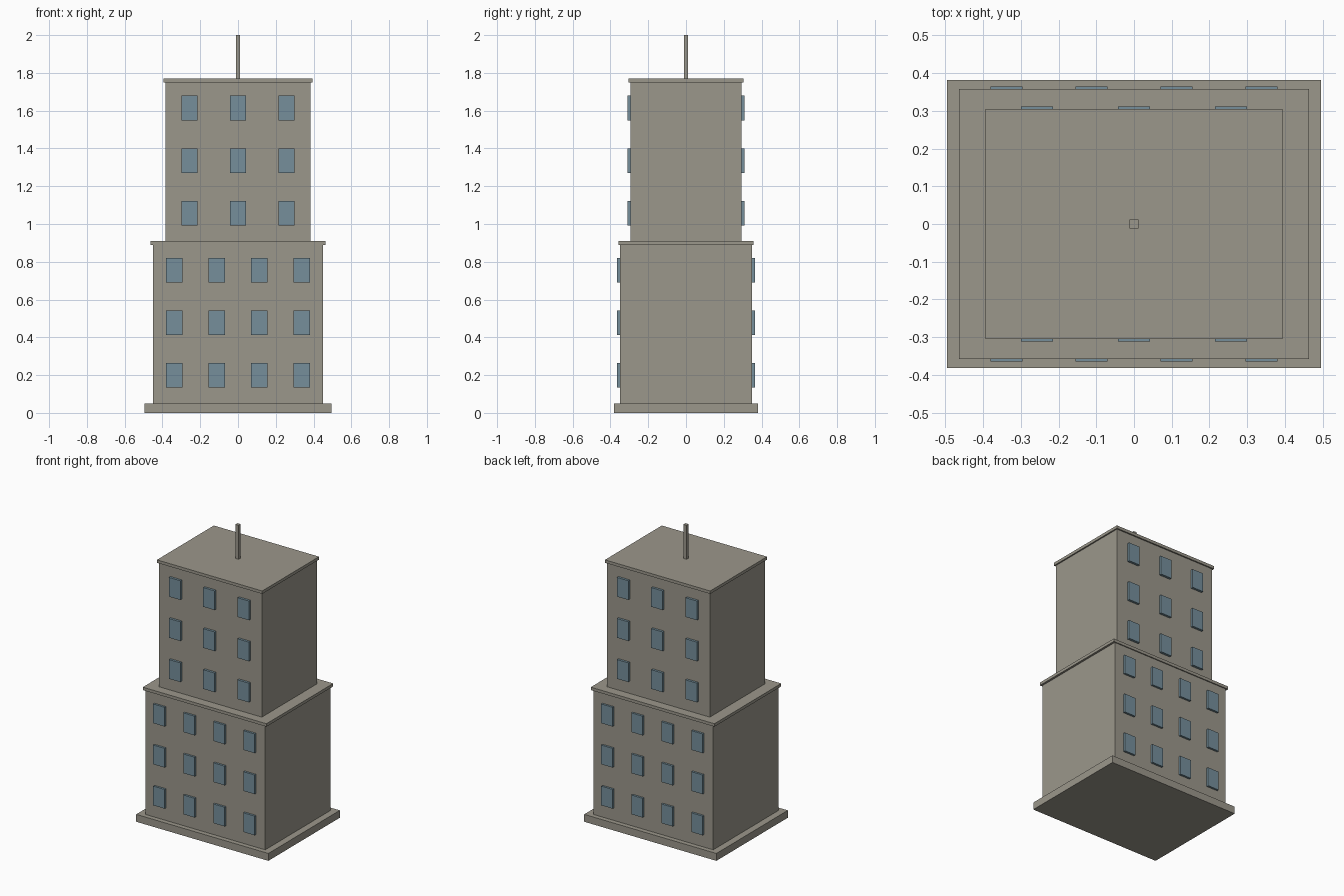
import bpy
import bmesh
from mathutils import Matrix, Vector

if "Cube" in bpy.data.objects:
    bpy.data.objects.remove(bpy.data.objects["Cube"], do_unlink=True)


def make_material(name, colour):
    mat = bpy.data.materials.new(name)
    mat.use_nodes = True
    mat.diffuse_color = colour
    mat.node_tree.nodes["Principled BSDF"].inputs["Base Color"].default_value = colour
    return mat


STONE = make_material("warm grey stone", (0.33, 0.31, 0.26, 1))
GLASS = make_material("blue grey glass", (0.18, 0.275, 0.33, 1))


def add_boxes(name, boxes, mat):
    """One object from a list of (centre, size) boxes."""
    bm = bmesh.new()
    for centre, size in boxes:
        matrix = Matrix.Translation(centre) @ Matrix.Diagonal(Vector(size)).to_4x4()
        bmesh.ops.create_cube(bm, size=1, matrix=matrix)
    mesh = bpy.data.meshes.new(name)
    bm.to_mesh(mesh)
    bm.free()
    mesh.materials.append(mat)
    obj = bpy.data.objects.new(name, mesh)
    bpy.context.collection.objects.link(obj)
    return obj


def add_block(name, half_x, half_y, bottom, top):
    centre = (0, 0, (bottom + top) / 2)
    add_boxes(name, [(centre, (2 * half_x, 2 * half_y, top - bottom))], STONE)


def add_windows(name, columns, spacing, first_z, wall_y, outer_y):
    """Three rows of protruding panes on the front and back walls."""
    inner_y = wall_y - 0.01
    size = (0.085, outer_y - inner_y, 0.13)
    for side, sign in (("front", -1), ("back", 1)):
        panes = [(((col - (columns - 1) / 2) * spacing,
                   sign * (inner_y + outer_y) / 2,
                   first_z + row * 0.278), size)
                 for row in range(3) for col in range(columns)]
        add_boxes(f"{name}_{side}", panes, GLASS)


# Stacked masonry
add_block("base_plinth", 0.495, 0.382, 0, 0.05)
add_block("lower_tower", 0.449, 0.35, 0.05, 0.89)
add_block("lower_cornice", 0.463, 0.357, 0.89, 0.91)
add_block("upper_tower", 0.385, 0.295, 0.91, 1.75)
add_block("roof_slab", 0.394, 0.304, 1.75, 1.77)
add_block("roof_mast", 0.0115, 0.0115, 1.77, 2)

# Windows
add_windows("lower_windows", 4, 0.225, 0.2, 0.35, 0.364)
add_windows("upper_windows", 3, 0.257, 1.058, 0.295, 0.311)
